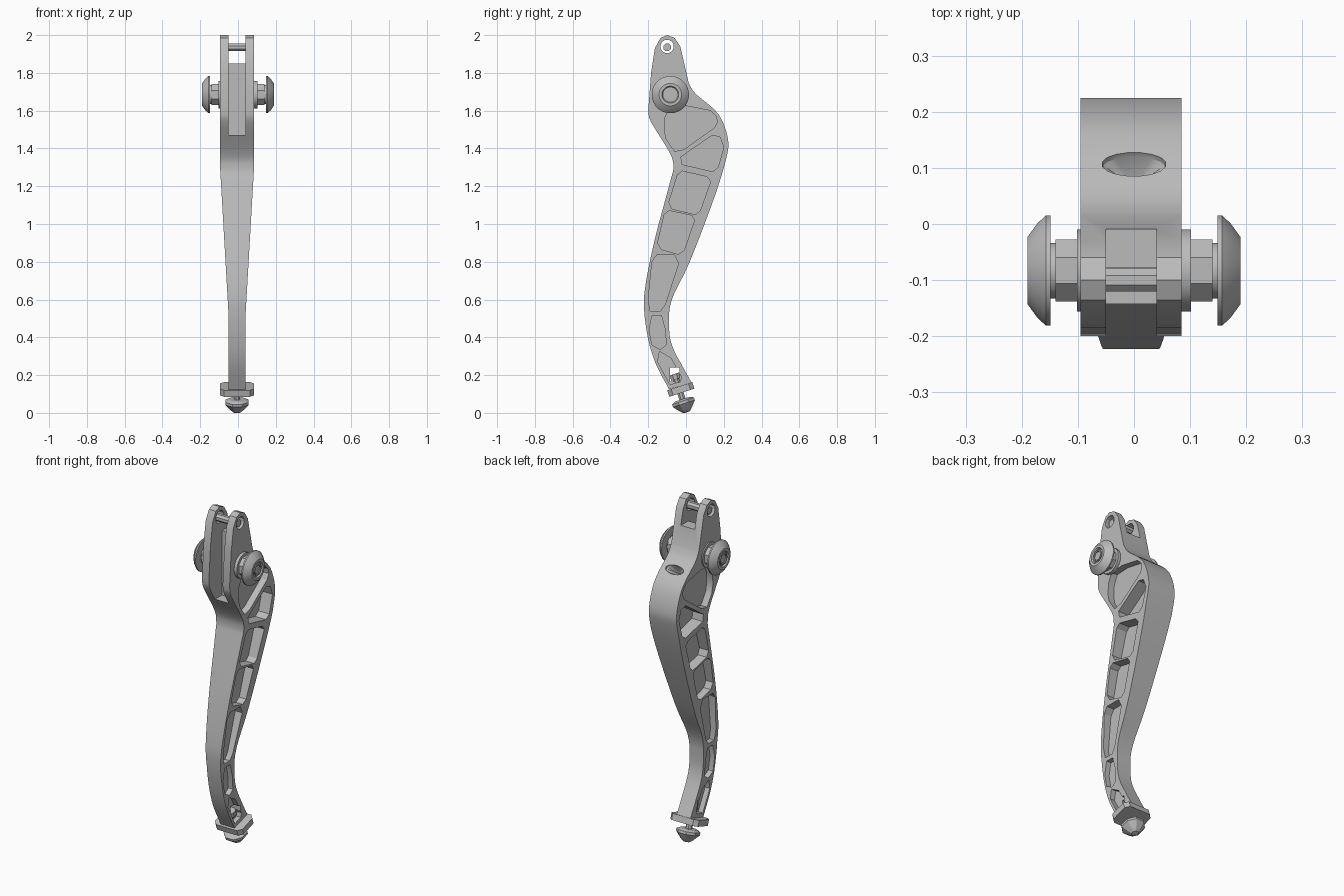
import bpy, bmesh, math
from mathutils import Vector

cube = bpy.data.objects.get("Cube")
if cube:
    bpy.data.objects.remove(cube, do_unlink=True)

metal = bpy.data.materials.new("grey_metal")
metal.use_nodes = True
GREY = (0.5, 0.5, 0.5, 1)
metal.diffuse_color = GREY
metal.node_tree.nodes["Principled BSDF"].inputs["Base Color"].default_value = GREY
CX = -0.005  # centre plane of the lever


def finish(name, bm):
    bmesh.ops.recalc_face_normals(bm, faces=bm.faces)
    me = bpy.data.meshes.new(name)
    bm.to_mesh(me)
    bm.free()
    me.materials.append(metal)
    ob = bpy.data.objects.new(name, me)
    bpy.context.collection.objects.link(ob)
    return ob


def activate(ob):
    bpy.ops.object.select_all(action="DESELECT")
    ob.select_set(True)
    bpy.context.view_layer.objects.active = ob


def smooth(ob, angle=25):
    activate(ob)
    bpy.ops.object.shade_smooth_by_angle(angle=math.radians(angle))


def prism(name, points, start, depth):
    """Extrude a closed outline of 3D points."""
    bm = bmesh.new()
    face = bm.faces.new([bm.verts.new(Vector(p) + Vector(start)) for p in points])
    new = bmesh.ops.extrude_face_region(bm, geom=[face])["geom"]
    bmesh.ops.translate(bm, vec=depth,
                        verts=[v for v in new if isinstance(v, bmesh.types.BMVert)])
    return finish(name, bm)


def side_prism(name, outline, x0, x1):
    return prism(name, [(0, y, z) for y, z in outline], (x0, 0, 0), (x1 - x0, 0, 0))


def box(name, x, y, z):
    return side_prism(name, [(y[0], z[0]), (y[1], z[0]), (y[1], z[1]), (y[0], z[1])], *x)


def lathe(name, profile, origin, axis, segs=24, scale=(1, 1)):
    """Spin (distance, radius) pairs around an axis."""
    rot = Vector(axis).to_track_quat("Z", "X")
    bm = bmesh.new()
    rings = []
    for s, r in profile:
        n = segs if r else 1
        rings.append([bm.verts.new(rot @ Vector((
            r * scale[0] * math.cos(math.tau * (i + .5) / segs),
            r * scale[1] * math.sin(math.tau * (i + .5) / segs), s)) + Vector(origin))
            for i in range(n)])
    for a, b in zip(rings, rings[1:]):
        for i in range(segs):
            j = (i + 1) % segs
            quad = [a[i % len(a)], a[j % len(a)], b[j % len(b)], b[i % len(b)]]
            bm.faces.new(list(dict.fromkeys(quad)))
    return finish(name, bm)


def boolean(ob, cutter, operation="DIFFERENCE"):
    mod = ob.modifiers.new("cut", "BOOLEAN")
    mod.operation, mod.object, mod.solver = operation, cutter, "EXACT"
    activate(ob)
    bpy.ops.object.modifier_apply(modifier="cut")
    bpy.data.objects.remove(cutter, do_unlink=True)


def curve(points, steps=4):
    """Smooth path through the points."""
    p = [Vector(q) for q in points]
    p = [2 * p[0] - p[1]] + p + [2 * p[-1] - p[-2]]
    out = []
    for a, b, c, d in zip(p, p[1:], p[2:], p[3:]):
        for k in range(steps):
            t = k / steps
            out.append(b + (c - a) * t / 2 + (2 * a - 5 * b + 4 * c - d) * t * t / 2
                       + (3 * b - a - 3 * c + d) * t ** 3 / 2)
    return [tuple(v) for v in out] + [tuple(points[-1])]


# Lever body: curved side outline, narrowed by the front outline
front = curve([(-.2, 1.6), (-.185, 1.54), (-.085, 1.375), (-.067, 1.3), (-.085, 1.22),
               (-.165, .92), (-.214, .68), (-.222, .55), (-.2, .39), (-.16, .26), (-.09, .125)])
back = curve([(.03, .16), (-.015, .24), (-.075, .36), (-.09, .47), (-.075, .6), (.02, .8),
              (.155, 1.155), (.216, 1.36), (.222, 1.45), (.19, 1.55), (.14, 1.615),
              (.05, 1.69), (.015, 1.745)])
top = [(-.03, 1.94), (-.06, 1.985), (-.1, 2), (-.135, 1.985), (-.165, 1.93), (-.185, 1.8)]
lever = side_prism("lever_body", front + back + top, CX - .09, CX + .09)
half = [(.045, 0), (.045, .52), (.09, 1.3), (.09, 2.1)]
taper = half + [(-x, z) for x, z in reversed(half)]
boolean(lever, prism("taper", [(x, 0, z) for x, z in taper], (CX, -.5, 0), (0, 1, 0)), "INTERSECT")

# Lightening pockets, mirrored on both sides of a central web
pockets = [
    (.05, [(-.11, 1.565), (-.085, 1.62), (0, 1.625), (.13, 1.6), (.16, 1.57), (.165, 1.54),
           (.15, 1.51), (-.01, 1.395), (-.06, 1.385), (-.105, 1.45), (-.115, 1.5)]),
    (.02, [(-.027, 1.355), (.14, 1.47), (.18, 1.46), (.2, 1.405), (.17, 1.3), (.14, 1.278),
           (-.02, 1.315)]),
    (.02, [(-.045, 1.26), (-.02, 1.28), (.11, 1.25), (.13, 1.225), (.075, 1.07), (.05, 1.05),
           (-.075, 1.08), (-.09, 1.115)]),
    (.02, [(-.115, 1.05), (-.09, 1.07), (.03, 1.045), (.045, 1.02), (-.01, .86), (-.04, .84),
           (-.13, .865), (-.15, .9)]),
    (.015, [(-.18, .8), (-.155, .835), (-.06, .835), (-.04, .79), (-.11, .575), (-.135, .54),
            (-.19, .54), (-.2, .6)]),
    (.015, [(-.18, .515), (-.13, .515), (-.11, .44), (-.105, .36), (-.135, .335), (-.18, .36),
            (-.195, .44)]),
    (.015, [(-.14, .325), (-.08, .29), (-.025, .19), (-.03, .165), (-.085, .15), (-.15, .27)]),
]
for web, outline in pockets:
    for side in (-1, 1):
        boolean(lever, side_prism("pocket", outline, CX + side * web, CX + side * .2))

# Fork slot, pin hole, screw window and rear dimple
boolean(lever, box("slot", (CX - .045, CX + .045), (-.4, -.078), (1.47, 2.2)))
boolean(lever, box("gap", (CX - .045, CX + .045), (-.4, .3), (1.85, 2.2)))
boolean(lever, lathe("pin_hole", [(-.3, 0), (-.3, .036), (.3, .036), (.3, 0)],
                     (0, -.1, 1.94), (1, 0, 0), 12))
boolean(lever, box("window", (-.2, .2), (-.085, -.035), (.165, .24)))
boolean(lever, lathe("dimple", [(-.06, 0), (-.01, .8), (.06, 1), (.06, 0)],
                     (.0, .108, 1.645), (0, .7, .7), 16, (.033, .07)))
smooth(lever)

# Fork pin
smooth(lathe("fork_pin", [(-.08, 0), (-.08, .022), (.08, .022), (.08, 0)],
             (CX, -.1, 1.935), (1, 0, 0), 8))

# Pivot bolts: washer, collar and domed socket head on each side
for side, word in ((1, "left"), (-1, "right")):
    pivot, out = (0, -.083, 1.685), (side, 0, 0)
    smooth(lathe(word + "_washer", [(.08, 0), (.08, .074), (.102, .074), (.102, 0)], pivot, out))
    lathe(word + "_collar", [(.1, 0), (.1, .06), (.14, .06), (.14, 0)], pivot, out, 8)
    smooth(lathe(word + "_bolt_head",
                 [(.135, 0), (.135, .05), (.149, .05), (.149, .099), (.157, .099), (.172, .085),
                  (.19, .06), (.19, .045), (.182, .04), (.182, 0)], pivot, out))
    socket = lathe(word + "_socket_ring", [(.18, .028), (.18, .036), (.188, .036), (.188, .028),
                                           (.18, .028)], pivot, out, 6)

# Tilted foot flange with clipped corners
w, d, c = .09, .07, .022
corners = [(w, d - c), (w - c, d), (c - w, d), (-w, d - c),
           (-w, c - d), (c - w, -d), (w - c, -d), (w, c - d)]
tilt = math.radians(18)
prism("foot_flange", [(x, y * math.cos(tilt), y * math.sin(tilt)) for x, y in corners],
      (CX, -.022, .107), (0, -.036 * math.sin(tilt), .036 * math.cos(tilt)))

# Foot screw and faceted cap nut
foot, down = (CX, -.036, .125), (0, math.sin(tilt), -math.cos(tilt))
lathe("foot_screw", [(-.085, 0), (-.085, .028), (-.055, .028), (-.055, .018), (.07, .018),
                     (.07, 0)], foot, down, 8)
lathe("cap_nut", [(.055, 0), (.055, .045), (.065, .066), (.08, .066), (.113, .036), (.127, .02),
                  (.129, 0)], foot, down, 8)
